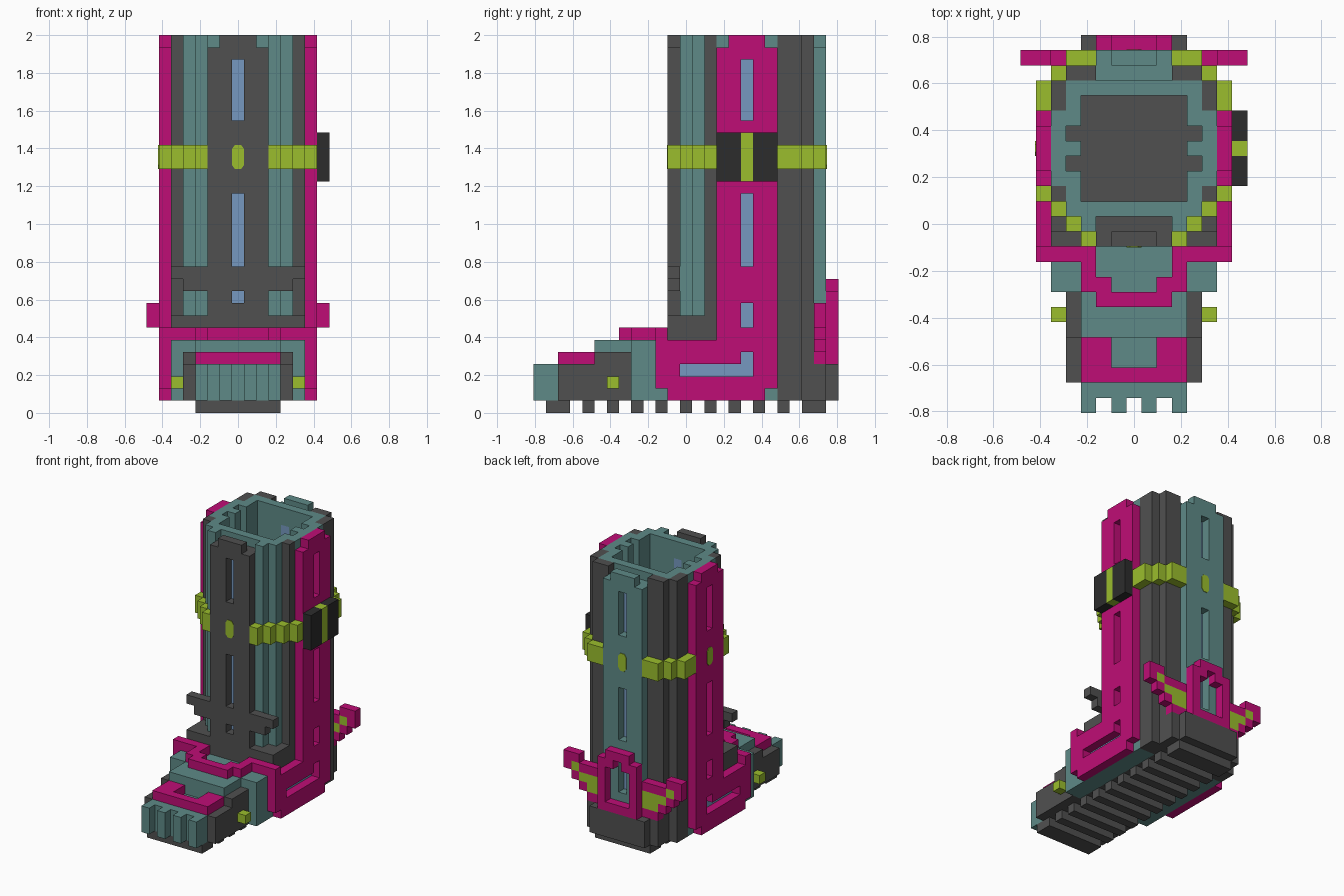
import bpy, bmesh, math
from mathutils import Vector

cube = bpy.data.objects.get("Cube")
if cube:
    bpy.data.objects.remove(cube, do_unlink=True)

V = 2 / 31  # size of one block


def linear(c):
    c /= 255
    return c / 12.92 if c <= 0.04045 else ((c + 0.055) / 1.055) ** 2.4


def material(name, r, g, b):
    col = (linear(r), linear(g), linear(b), 1)
    m = bpy.data.materials.new(name)
    m.use_nodes = True
    m.diffuse_color = col
    bsdf = m.node_tree.nodes["Principled BSDF"]
    bsdf.inputs["Base Color"].default_value = col
    bsdf.inputs["Roughness"].default_value = 0.8
    return m


GREY = material("dark grey", 80, 80, 80)
TEAL = material("teal", 94, 138, 135)
PINK = material("magenta", 191, 13, 118)
LIME = material("lime", 155, 190, 45)
BLUE = material("light blue", 118, 153, 192)
BLACK = material("black", 44, 44, 44)


def finish(name, bm, mat):
    mesh = bpy.data.meshes.new(name)
    bm.to_mesh(mesh)
    bm.free()
    mesh.materials.append(mat)
    ob = bpy.data.objects.new(name, mesh)
    bpy.context.collection.objects.link(ob)
    return ob


def cells(boxes, sides):
    """Blocks in inclusive ranges (x0, x1, y0, y1, z0, z1), x counted out from the middle."""
    return {(s * x, y, z) for x0, x1, y0, y1, z0, z1 in boxes for s in sides
            for x in range(x0, x1 + 1) for y in range(y0, y1 + 1) for z in range(z0, z1 + 1)}


def part(name, mat, boxes, cuts=(), sides=(1, -1)):
    """Outer skin of a set of blocks, mirrored left to right, minus the cuts."""
    solid = cells(boxes, sides) - cells(cuts, sides)
    bm = bmesh.new()
    for c in solid:
        for axis in range(3):
            for d in (1, -1):
                n = list(c)
                n[axis] += d
                if tuple(n) in solid:
                    continue
                u, w = (axis + 1) % 3, (axis + 2) % 3
                quad = []
                for du, dw in ((-1, -1), (1, -1), (1, 1), (-1, 1))[::d]:
                    p = [c[0], c[1] - 12, c[2] + 0.5]
                    p[axis] += d / 2
                    p[u] += du / 2
                    p[w] += dw / 2
                    quad.append(bm.verts.new(Vector(p) * V))
                bm.faces.new(quad)
    bmesh.ops.remove_doubles(bm, verts=bm.verts[:], dist=V / 100)
    bmesh.ops.dissolve_limit(bm, angle_limit=0.01, verts=bm.verts[:], edges=bm.edges[:])
    return finish(name, bm, mat)


def slots(x0, x1, y0, y1, spans):
    return [(x0, x1, y0, y1, a, b) for a, b in spans]


# Sole and treads
tread_rows = [1, 2, *range(4, 21, 2), 22, 23]
part("treads", GREY, [(0, 3, j, j, 0, 0) for j in tread_rows])
part("sole", GREY, [(0, 3, 2, 19, 1, 1)])
part("inner_floor", GREY, [(0, 3, 14, 20, 2, 2), (4, 4, 16, 16, 2, 2), (4, 4, 18, 18, 2, 2)])
part("heel", GREY, [(0, 5, 20, 21, 1, 1), (0, 4, 22, 23, 1, 3), (0, 3, 24, 24, 1, 3)])

# Foot
part("toe_cap", TEAL, [(0, 3, 1, 1, 1, 3), (1, 1, 0, 0, 1, 3), (3, 3, 0, 0, 1, 3)])
part("toe_sides", GREY, [(4, 4, 2, 4, 1, 3), (4, 4, 5, 7, 1, 4)])
part("foot", TEAL, [(0, 3, 2, 4, 2, 3), (0, 3, 5, 7, 2, 5), (4, 5, 8, 10, 1, 1),
                    (0, 5, 8, 10, 2, 5), (0, 3, 11, 13, 2, 5)])
part("toe_trim", PINK, [(0, 3, 2, 2, 4, 4), (2, 3, 3, 4, 4, 4)])
part("instep_trim", PINK, [(0, 2, 7, 7, 6, 6), (2, 3, 8, 8, 6, 6),
                           (3, 3, 9, 9, 6, 6), (3, 6, 10, 10, 6, 6)])
part("toe_studs", LIME, [(5, 5, 6, 6, 2, 2)])

# Window heights on each face of the shaft
front_spans = [(9, 9), (12, 17), (24, 28)]
back_spans = [(6, 9), (12, 17), (24, 28)]
side_spans = [(4, 4), (7, 8), (12, 17), (24, 28)]


def side_slots(x):
    return slots(x, x, 17, 17, side_spans) + [(x, x, 12, 17, 3, 3)]


# Shaft walls
part("ankle", GREY, [(0, 5, 11, 13, 6, 7), (4, 5, 14, 14, 6, 7)])
part("front_wall", TEAL, [(3, 3, 12, 12, 8, 30), (0, 4, 13, 13, 8, 30), (4, 4, 14, 14, 8, 30)],
     slots(0, 0, 13, 13, front_spans))
part("front_panel", GREY, [(0, 2, 11, 12, 8, 29), (0, 1, 11, 11, 30, 30)],
     slots(0, 0, 11, 12, front_spans))
part("front_crossbar", GREY, [(3, 4, 11, 11, 10, 11), (5, 5, 11, 11, 11, 11)])
part("front_corners", GREY, [(5, 5, 14, 14, 8, 30)])
part("rear_corners", GREY, [(5, 5, 20, 21, 2, 30), (3, 4, 22, 22, 4, 30)])
part("back_wall", TEAL, [(0, 4, 21, 21, 2, 30), (4, 4, 20, 20, 2, 30),
                         (0, 2, 22, 23, 4, 29), (0, 1, 23, 23, 30, 30)],
     slots(0, 0, 21, 23, back_spans))
part("side_walls", TEAL, [(5, 5, 11, 19, 1, 5), (4, 4, 11, 14, 1, 5), (4, 4, 15, 19, 1, 1),
                          (5, 5, 15, 19, 6, 30), (4, 4, 15, 15, 2, 30),
                          (4, 4, 17, 17, 2, 30), (4, 4, 19, 19, 2, 30)], side_slots(5))
part("side_panels", PINK, [(6, 6, 15, 19, 2, 29), (6, 6, 16, 18, 30, 30),
                           (6, 6, 10, 14, 2, 5), (6, 6, 11, 18, 1, 1)], side_slots(6))

# Recessed windows
part("front_windows", BLUE, slots(0, 0, 12, 13, front_spans))
part("back_windows", BLUE, slots(0, 0, 21, 22, back_spans))
part("side_windows", BLUE, side_slots(5))

# Strap and buckle
part("strap", LIME, [(3, 3, 11, 11, 20, 21), (4, 4, 12, 12, 20, 21), (5, 5, 13, 13, 20, 21),
                     (6, 6, 14, 14, 20, 21), (6, 6, 20, 21, 20, 21), (5, 5, 22, 22, 20, 21),
                     (3, 4, 23, 23, 20, 21)])
part("buckle", BLACK, [(7, 7, 15, 16, 19, 22), (7, 7, 18, 19, 19, 22)], sides=(1,))
part("buckle_bar", LIME, [(7, 7, 17, 17, 19, 22)], sides=(1,))


def strap_plate(name, x, y, angle):
    """Thin cut-corner plate on a panel; angle 0 faces the front."""
    bm = bmesh.new()
    outline = [(0.25, -1), (0.5, -0.65), (0.5, 0.65), (0.25, 1),
               (-0.25, 1), (-0.5, 0.65), (-0.5, -0.65), (-0.25, -1)]
    face = bm.faces.new([bm.verts.new((a * V, 0, b * V)) for a, b in outline])
    ext = bmesh.ops.extrude_face_region(bm, geom=[face])
    moved = [g for g in ext["geom"] if isinstance(g, bmesh.types.BMVert)]
    bmesh.ops.translate(bm, verts=moved, vec=(0, -0.004, 0))
    bmesh.ops.recalc_face_normals(bm, faces=bm.faces[:])
    ob = finish(name, bm, LIME)
    ob.location = (x * V, y * V, 21 * V)
    ob.rotation_euler.z = angle


strap_plate("front_strap_plate", 0, -1.5, 0)
strap_plate("back_strap_plate", 0, 11.5, math.pi)
strap_plate("right_strap_plate", -6.5, 5, -math.pi / 2)

# Heel ornament: frame and stepped wings
part("heel_frame", PINK, [(0, 2, 24, 24, 4, 9), (0, 1, 24, 24, 10, 10)],
     [(0, 1, 24, 24, 5, 8), (0, 0, 24, 24, 9, 9)])
wing_fill = [(3, 4, 23, 23, 5, 6), (5, 5, 23, 23, 6, 6), (6, 6, 23, 23, 7, 7)]
part("heel_wings", PINK, [(3, 4, 23, 23, 4, 7), (5, 5, 23, 23, 5, 7),
                          (6, 6, 23, 23, 6, 8), (7, 7, 23, 23, 7, 8)], wing_fill)
part("heel_wing_fill", LIME, wing_fill)
